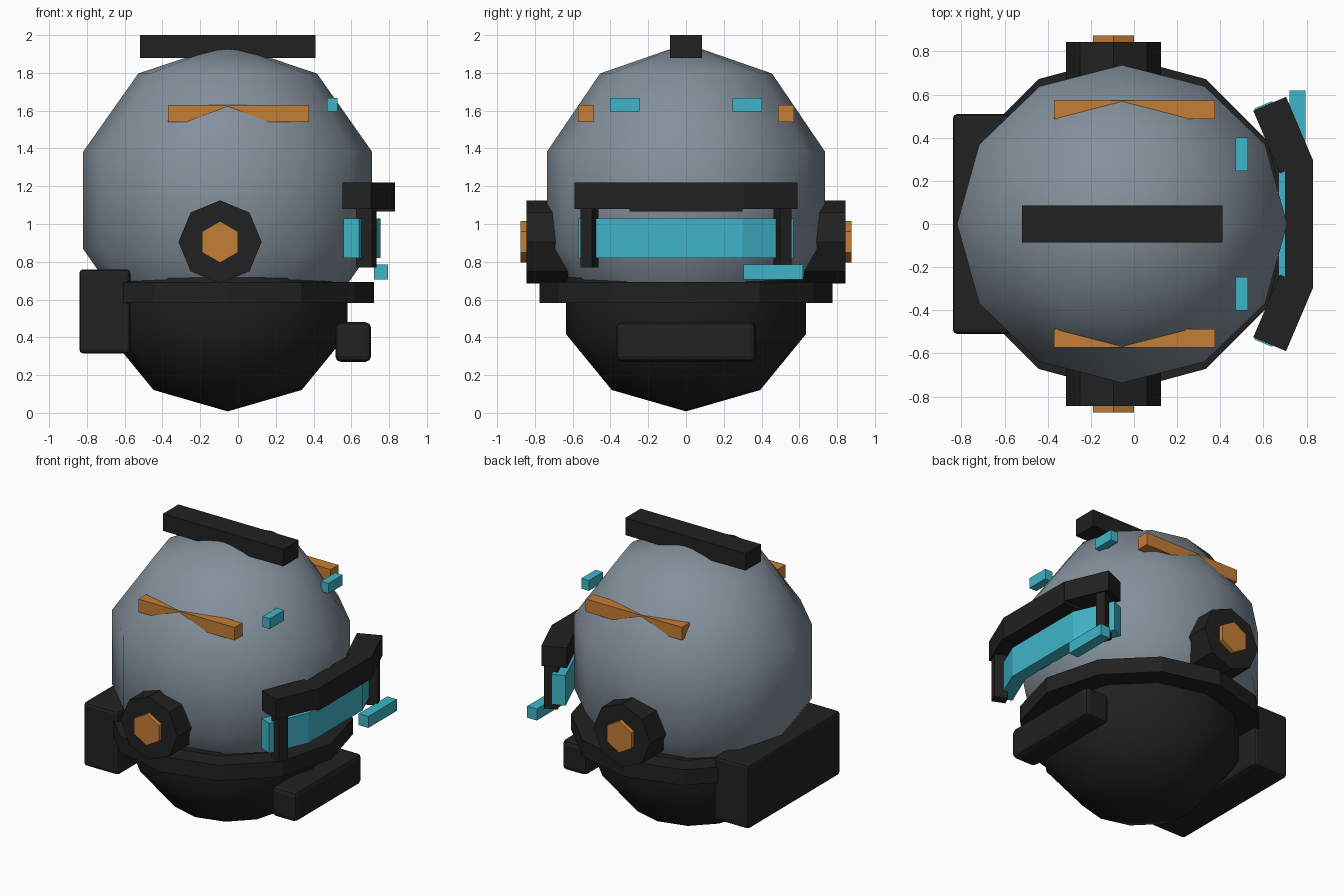
import bpy, bmesh, math
from mathutils import Matrix, Vector

cube = bpy.data.objects.get("Cube")
if cube:
    bpy.data.objects.remove(cube, do_unlink=True)


def material(name, rgb):
    m = bpy.data.materials.new(name)
    m.use_nodes = True
    m.diffuse_color = (*rgb, 1)
    bsdf = next(n for n in m.node_tree.nodes if n.type == 'BSDF_PRINCIPLED')
    bsdf.inputs["Base Color"].default_value = (*rgb, 1)
    return m


GREY = material("slate grey", (0.23, 0.28, 0.33))
BLACK = material("matt black", (0.015, 0.015, 0.015))
ORANGE = material("orange", (0.55, 0.21, 0.035))
CYAN = material("cyan", (0.05, 0.46, 0.58))


def finish(name, bm, mat, smooth=False):
    mesh = bpy.data.meshes.new(name)
    bm.to_mesh(mesh)
    bm.free()
    mesh.materials.append(mat)
    mesh.polygons.foreach_set("use_smooth", [smooth] * len(mesh.polygons))
    obj = bpy.data.objects.new(name, mesh)
    bpy.context.collection.objects.link(obj)
    return obj


def ball(name, centre, radii, mat):
    bm = bmesh.new()
    bmesh.ops.create_uvsphere(bm, u_segments=12, v_segments=5, radius=1)
    bmesh.ops.transform(bm, verts=bm.verts,
                        matrix=Matrix.Translation(centre) @ Matrix.Diagonal((*radii, 1)))
    return finish(name, bm, mat, True)


def prism(name, centre, radius, depth, sides, mat, rot=Matrix()):
    bm = bmesh.new()
    bmesh.ops.create_cone(bm, cap_ends=True, segments=sides, radius1=radius,
                          radius2=radius, depth=depth)
    bmesh.ops.transform(bm, verts=bm.verts, matrix=Matrix.Translation(centre) @ rot)
    return finish(name, bm, mat)


def box(name, centre, size, mat, turn=0, bevel=0):
    bm = bmesh.new()
    bmesh.ops.create_cube(bm, size=1)
    bmesh.ops.transform(bm, verts=bm.verts, matrix=Matrix.Translation(centre)
                        @ Matrix.Rotation(math.radians(turn), 4, 'Z')
                        @ Matrix.Diagonal((*size, 1)))
    obj = finish(name, bm, mat)
    if bevel:
        mod = obj.modifiers.new("soft edges", 'BEVEL')
        mod.width = bevel
        mod.segments = 2
    return obj


def span(name, x, y, z, mat, bevel=0):
    pairs = (x, y, z)
    return box(name, [(a + b) / 2 for a, b in pairs], [b - a for a, b in pairs],
               mat, bevel=bevel)


# Shell, jaw and collar
ball("dome", (-0.055, 0, 1.125), (0.805, 0.775, 0.83), GREY)
ball("jaw", (-0.055, 0, 0.6), (0.667, 0.668, 0.592), BLACK)
prism("collar", (-0.055, 0, 0.637), 0.776, 0.11, 12, BLACK)

# Crest, back pack and chin block
span("crest", (-0.52, 0.41), (-0.085, 0.085), (1.88, 2.0), BLACK)
span("back_pack", (-0.84, -0.57), (-0.51, 0.51), (0.315, 0.76), BLACK, 0.02)
span("chin_block", (0.515, 0.705), (-0.37, 0.37), (0.27, 0.48), BLACK, 0.03)

# Visor centre and brow
span("brow_centre", (0.70, 0.83), (-0.3, 0.3), (1.065, 1.22), BLACK)
span("visor_centre", (0.67, 0.755), (-0.3, 0.3), (0.82, 1.03), CYAN)
span("side_lamp", (0.72, 0.795), (0.305, 0.62), (0.705, 0.785), CYAN)

# Parts on both sides
stand = Matrix.Rotation(math.pi / 2, 4, 'X')
for side, s in (("left", 1), ("right", -1)):
    upright = stand @ Matrix.Rotation(math.pi / 2, 4, 'Z')
    prism(side + "_ear", (-0.095, s * 0.67, 0.905), 0.22, 0.35, 8, BLACK, stand)
    prism(side + "_ear_cap", (-0.095, s * 0.845, 0.905), 0.11, 0.06, 6, ORANGE,
          stand)
    span(side + "_stripe", (-0.37, 0.375), sorted((s * 0.488, s * 0.573)),
         (1.54, 1.63), ORANGE)
    span(side + "_marker", (0.47, 0.528), sorted((s * 0.245, s * 0.402)),
         (1.595, 1.667), CYAN)
    box(side + "_brow", (0.691, s * 0.412, 1.15), (0.165, 0.316, 0.14), BLACK, s * 23)
    box(side + "_post", (0.68, s * 0.511, 0.93), (0.09, 0.065, 0.32), BLACK, s * 23)
    box(side + "_visor", (0.656, s * 0.417, 0.925), (0.09, 0.293, 0.21), CYAN, s * 23)
